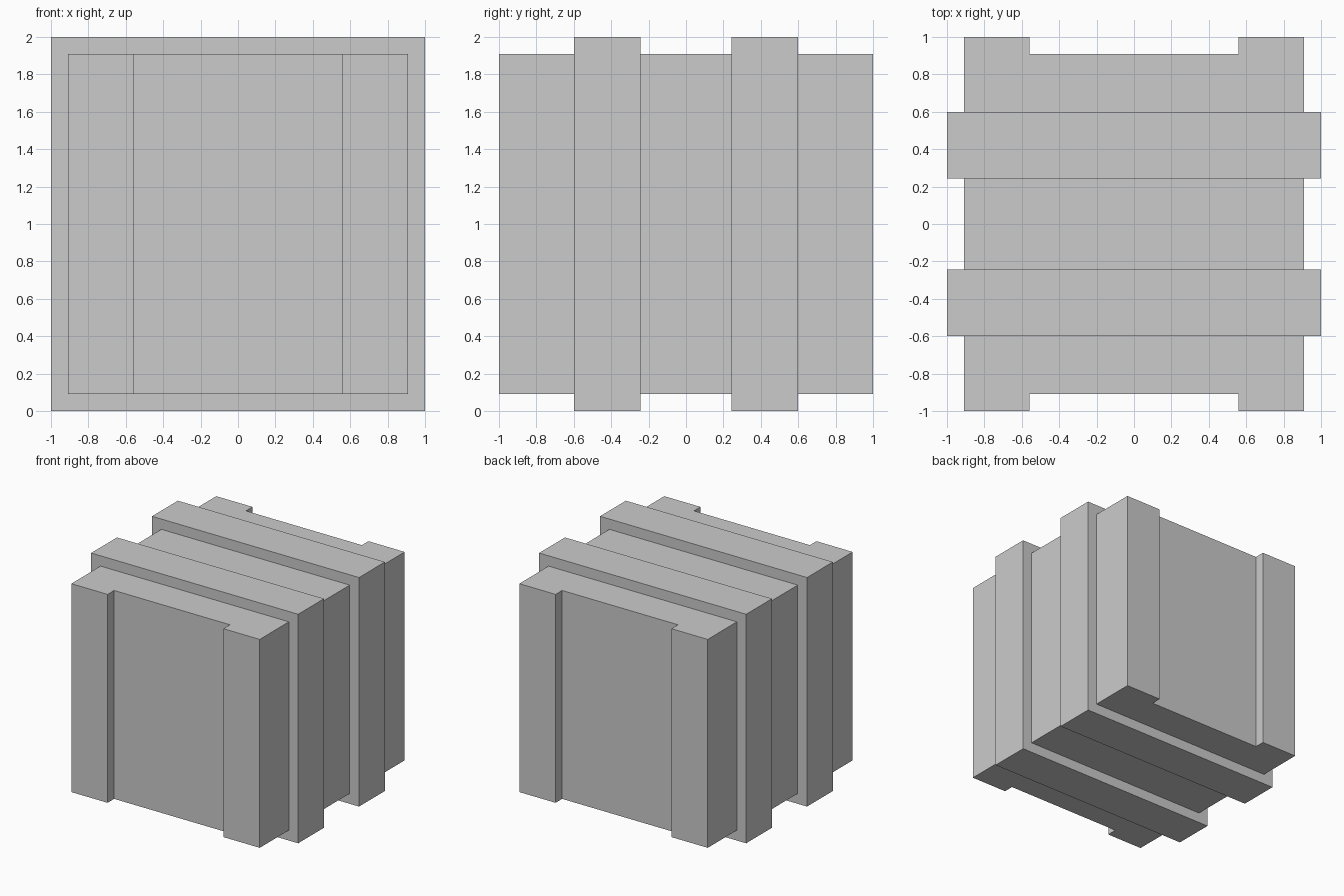
import bpy
import bmesh

if "Cube" in bpy.data.objects:
    bpy.data.objects.remove(bpy.data.objects["Cube"])

CORE = 0.91              # half width of the inner block
OUT = 1.0                # half width over straps and corner ribs
RIB = 0.56               # inner edge of the corner ribs
STRAP = (0.242, 0.598)   # y range of a strap


def make_object(name, bm):
    bmesh.ops.recalc_face_normals(bm, faces=bm.faces)
    mesh = bpy.data.meshes.new(name)
    bm.to_mesh(mesh)
    bm.free()
    obj = bpy.data.objects.new(name, mesh)
    bpy.context.collection.objects.link(obj)
    return obj


# Crate body: H-shaped footprint with corner ribs on front and back
half = [(-CORE, -OUT), (-RIB, -OUT), (-RIB, -CORE),
        (RIB, -CORE), (RIB, -OUT), (CORE, -OUT)]
outline = half + [(-x, -y) for x, y in half]
bm = bmesh.new()
base = bm.faces.new([bm.verts.new((x, y, OUT - CORE)) for x, y in outline])
top = bmesh.ops.extrude_face_region(bm, geom=[base])
bmesh.ops.translate(bm, vec=(0, 0, 2 * CORE),
                    verts=[v for v in top["geom"] if isinstance(v, bmesh.types.BMVert)])
make_object("crate_body", bm)


# Straps: square rings wrapped around the body, sunk slightly into it
def strap(name, y0, y1):
    bm = bmesh.new()
    corners = [(-1, -1), (1, -1), (1, 1), (-1, 1)]
    inner = CORE - 0.01
    section = [(OUT, y0), (OUT, y1), (inner, y1), (inner, y0)]
    loops = [[bm.verts.new((cx * r, y, OUT + cz * r)) for r, y in section]
             for cx, cz in corners]
    for i in range(4):
        a, b = loops[i], loops[(i + 1) % 4]
        for j in range(4):
            k = (j + 1) % 4
            bm.faces.new((a[j], b[j], b[k], a[k]))
    make_object(name, bm)


strap("front_strap", -STRAP[1], -STRAP[0])
strap("back_strap", *STRAP)
